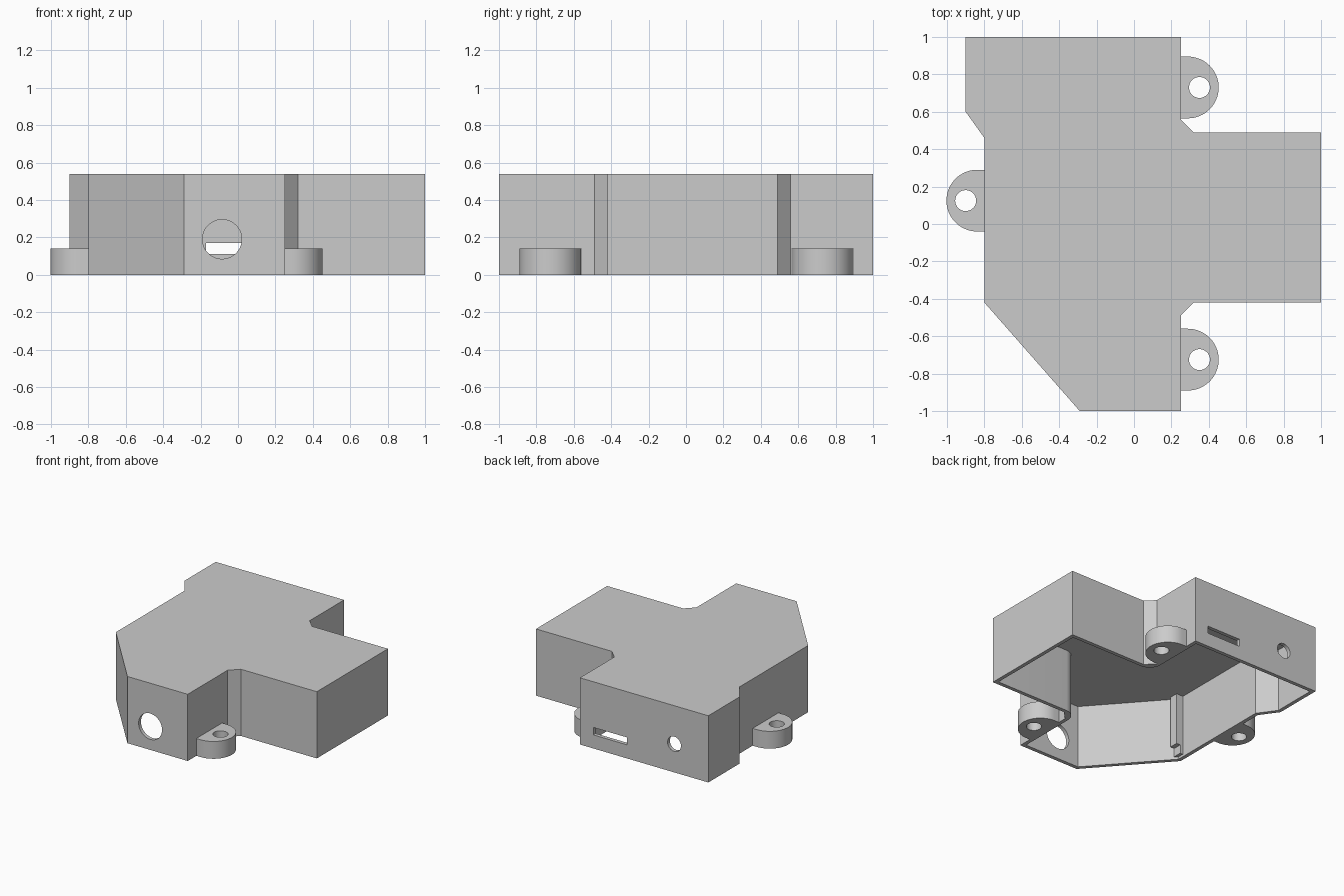
import bpy, bmesh
from math import cos, sin, radians, pi
from mathutils import Vector, Matrix

if "Cube" in bpy.data.objects:
    bpy.data.objects.remove(bpy.data.objects["Cube"])

HEIGHT, WALL = 0.54, 0.03

grey = bpy.data.materials.new("plain grey")
grey.use_nodes = True
grey.diffuse_color = (0.6, 0.6, 0.6, 1)
grey.node_tree.nodes["Principled BSDF"].inputs["Base Color"].default_value = (0.6, 0.6, 0.6, 1)


def finish(bm, name):
    bmesh.ops.recalc_face_normals(bm, faces=bm.faces)
    mesh = bpy.data.meshes.new(name)
    bm.to_mesh(mesh)
    bm.free()
    mesh.materials.append(grey)
    obj = bpy.data.objects.new(name, mesh)
    bpy.context.collection.objects.link(obj)
    return obj


def prism(name, points, z0, z1):
    bm = bmesh.new()
    face = bm.faces.new([bm.verts.new((p[0], p[1], z0)) for p in points])
    top = bmesh.ops.extrude_face_region(bm, geom=[face])["geom"]
    bmesh.ops.translate(bm, vec=(0, 0, z1 - z0),
                        verts=[v for v in top if isinstance(v, bmesh.types.BMVert)])
    return finish(bm, name)


def box(name, lo, hi):
    return prism(name, [(lo[0], lo[1]), (hi[0], lo[1]), (hi[0], hi[1]), (lo[0], hi[1])], lo[2], hi[2])


def arc(cx, cy, r, a0, a1, n):
    angles = [radians(a0 + (a1 - a0) * i / n) for i in range(n + 1)]
    return [(cx + r * cos(a), cy + r * sin(a)) for a in angles]


def cylinder_y(name, x, y, z, r, depth):
    bm = bmesh.new()
    m = Matrix.Translation((x, y, z)) @ Matrix.Rotation(pi / 2, 4, "X")
    bmesh.ops.create_cone(bm, cap_ends=True, segments=48, radius1=r, radius2=r, depth=depth, matrix=m)
    return finish(bm, name)


def cut(obj, cutters):
    bpy.context.view_layer.objects.active = obj
    for c in cutters:
        mod = obj.modifiers.new("cut", "BOOLEAN")
        mod.operation, mod.solver, mod.object = "DIFFERENCE", "EXACT", c
        bpy.ops.object.modifier_apply(modifier=mod.name)
        bpy.data.objects.remove(c)


def smooth(obj):
    bpy.ops.object.select_all(action="DESELECT")
    obj.select_set(True)
    bpy.context.view_layer.objects.active = obj
    bpy.ops.object.shade_smooth_by_angle(angle=radians(30))


def inset(points, t):
    pts = [Vector(p) for p in points]
    result = []
    for i, p in enumerate(pts):
        d0 = (p - pts[i - 1]).normalized()
        d1 = (pts[(i + 1) % len(pts)] - p).normalized()
        n0, n1 = Vector((-d0.y, d0.x)), Vector((-d1.y, d1.x))
        result.append(p + (n0 + n1) * t / (1 + n0.dot(n1)))
    return result


# Housing: a shell open at the bottom, with rounded inner corners at the wing
outline = [(-0.29, -1), (0.25, -1), (0.25, -0.49), (0.32, -0.42), (1, -0.42), (1, 0.49),
           (0.32, 0.49), (0.25, 0.56), (0.25, 1), (-0.9, 1), (-0.9, 0.6), (-0.8, 0.46), (-0.8, -0.42)]
inner = inset(outline, WALL)
cavity = (inner[:2] + arc(0.32, -0.49, 0.1, 180, 90, 10) + inner[4:6]
          + arc(0.32, 0.56, 0.1, 270, 180, 10) + inner[8:])
housing = prism("housing", outline, 0, HEIGHT)
cut(housing, [
    prism("cavity_cutter", cavity, -0.1, HEIGHT - WALL),
    cylinder_y("front_hole_cutter", -0.085, -1, 0.19, 0.105, 0.2),
    cylinder_y("back_hole_cutter", -0.595, 1, 0.23, 0.06, 0.2),
    box("back_slot_cutter", (-0.17, 0.9, 0.11), (0.13, 1.1, 0.17)),
])
smooth(housing)

# Screw lugs on the outer walls; side is the outward x direction
for name, wall_x, y, side in (("front_lug", 0.25, -0.725, 1),
                              ("back_lug", 0.25, 0.73, 1),
                              ("right_lug", -0.8, 0.125, -1)):
    profile = [(-0.015, -0.165)] + arc(0.038, 0, 0.165, -90, 90, 32) + [(-0.015, 0.165)]
    lug = prism(name, [(wall_x + side * px, y + py) for px, py in profile], 0, 0.14)
    hole = arc(wall_x + side * 0.1, y, 0.056, 0, 350, 35)
    cut(lug, [prism("lug_hole_cutter", hole, -0.1, 0.3)])
    smooth(lug)

# Stepped support post in the inner corner
box("support_post", (-0.785, -0.43, 0.09), (-0.71, -0.36, HEIGHT - 0.02))
box("support_post_tip", (-0.785, -0.43, 0.02), (-0.745, -0.36, 0.09))
